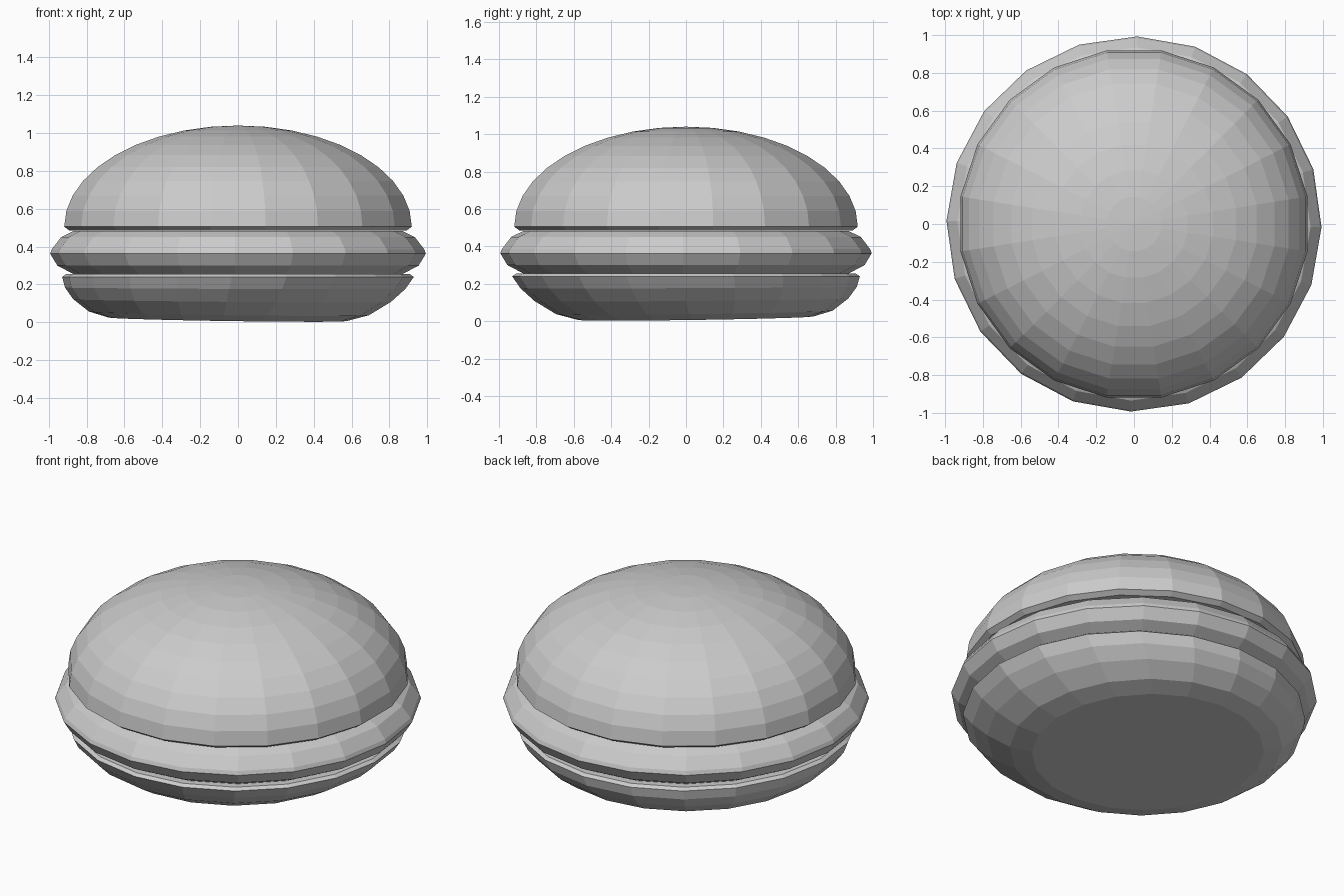
import bpy, bmesh
from math import sin, cos, pi, radians

if "Cube" in bpy.data.objects:
    bpy.data.objects.remove(bpy.data.objects["Cube"])

SIDES = 20


def lathe(name, profile, phase, tilt=None):
    """Revolve (radius, z) rings, bottom to top, into a closed flat-shaded solid."""
    bm = bmesh.new()
    rings = []
    for r, z in profile:
        if r == 0:
            rings.append([bm.verts.new((0, 0, z))])
            continue
        ring = []
        for i in range(SIDES):
            a = radians(phase) + 2 * pi * i / SIDES
            x, y = r * cos(a), r * sin(a)
            if tilt:
                x, y, dz = tilt(x, y, z)
            else:
                dz = 0
            ring.append(bm.verts.new((x, y, z + dz)))
        rings.append(ring)
    for lo, hi in zip(rings, rings[1:]):
        for i in range(SIDES):
            j = (i + 1) % SIDES
            if len(hi) == 1:
                bm.faces.new((lo[i], lo[j], hi[0]))
            else:
                bm.faces.new((lo[i], lo[j], hi[j], hi[i]))
    bm.faces.new(rings[0][::-1])
    if len(rings[-1]) > 1:
        bm.faces.new(rings[-1])
    bmesh.ops.recalc_face_normals(bm, faces=bm.faces)
    me = bpy.data.meshes.new(name)
    bm.to_mesh(me)
    bm.free()
    ob = bpy.data.objects.new(name, me)
    bpy.context.collection.objects.link(ob)
    return ob


# Bottom bun: its base is slightly tilted and off centre, its rim level
def base_tilt(x, y, z):
    k = max(0, 1 - z / 0.24)
    return x - 0.06 * k, y + 0.055 * k, k * 0.016 * (y - x)


lathe("bottom_bun",
      [(0.63, 0.016), (0.74, 0.047), (0.84, 0.115), (0.9, 0.18),
       (0.93, 0.24), (0.91, 0.254)], -2, base_tilt)

# Patty: wide disc with a pointed, rounded edge
lathe("patty",
      [(0.87, 0.255), (0.955, 0.3), (0.993, 0.363),
       (0.985, 0.385), (0.935, 0.45), (0.87, 0.482)], -1)

# Top bun: elliptical dome with a small lip under the rim
dome = [(0.93 * cos(i * pi / 20), 0.505 + 0.535 * sin(i * pi / 20)) for i in range(10)]
lathe("top_bun", [(0.9, 0.484)] + dome + [(0, 1.04)], 9)
